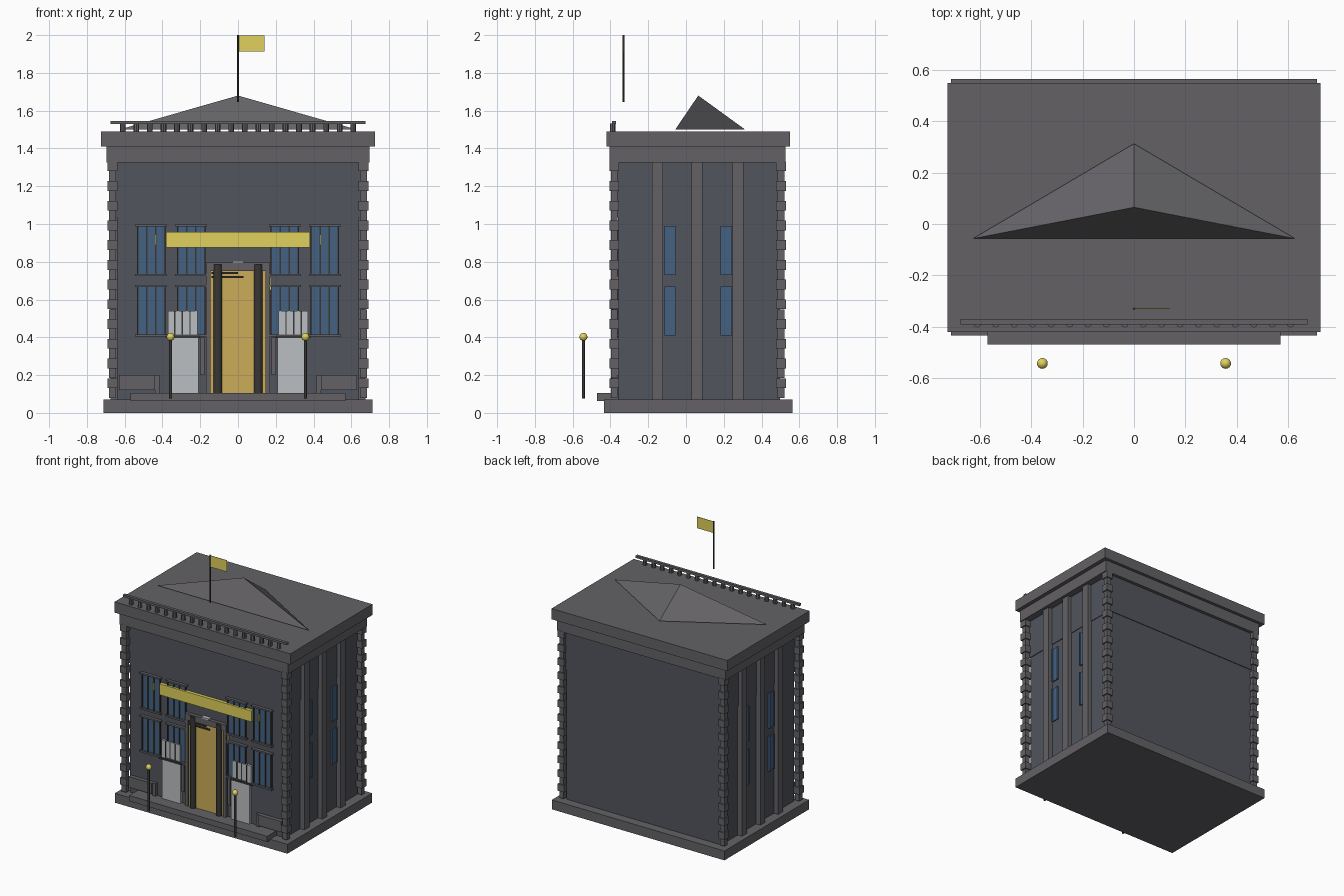
import bpy, bmesh, math

if "Cube" in bpy.data.objects:
    bpy.data.objects.remove(bpy.data.objects["Cube"])

def mat(name, r, g, b):
    m = bpy.data.materials.new(name)
    m.diffuse_color = (r, g, b, 1)
    m.use_nodes = True
    m.node_tree.nodes["Principled BSDF"].inputs["Base Color"].default_value = m.diffuse_color
    return m

WALL = mat("slate_wall", .085, .09, .11)
TRIM = mat("stone_trim", .125, .12, .13)
DARK = mat("dark_metal", .04, .038, .036)
GLASS = mat("blue_glass", .06, .12, .22)
GOLD = mat("gold", .75, .64, .11)
BRASS = mat("brass_door", .6, .42, .1)
PALE = mat("pale_panel", .5, .52, .54)

def make(name, bm, m):
    me = bpy.data.meshes.new(name)
    bm.normal_update()
    bm.to_mesh(me)
    bm.free()
    me.materials.append(m)
    ob = bpy.data.objects.new(name, me)
    bpy.context.collection.objects.link(ob)
    return ob

def boxes(name, m, ranges):
    """One object from boxes given as (x0, x1, y0, y1, z0, z1)."""
    bm = bmesh.new()
    for x0, x1, y0, y1, z0, z1 in ranges:
        vs = bmesh.ops.create_cube(bm, size=1)["verts"]
        bmesh.ops.scale(bm, vec=(x1 - x0, y1 - y0, z1 - z0), verts=vs)
        bmesh.ops.translate(bm, vec=((x0 + x1) / 2, (y0 + y1) / 2, (z0 + z1) / 2), verts=vs)
    return make(name, bm, m)

def both(ranges):
    """Add the x-mirrored copy of each box."""
    return ranges + [(-b, -a, *r) for a, b, *r in ranges]

def rod(name, m, x, y, z0, z1, r, n=12):
    bm = bmesh.new()
    vs = bmesh.ops.create_cone(bm, cap_ends=True, segments=n, radius1=r, radius2=r, depth=z1 - z0)["verts"]
    bmesh.ops.translate(bm, vec=(x, y, (z0 + z1) / 2), verts=vs)
    return make(name, bm, m)

F = -.36  # front wall plane

# Main masses
boxes("plinth", TRIM, [(-.713, .713, -.435, .565, 0, .07)])
boxes("lower_walls", WALL, [(-.64, .64, F, .498, .07, 1.035)])
boxes("upper_walls", WALL, [(-.645, .645, F - .005, .503, 1.035, 1.33)])
boxes("lower_cornice", TRIM, [(-.697, .697, -.405, .527, 1.325, 1.41)])
boxes("upper_cornice", TRIM, [(-.726, .726, -.42, .55, 1.41, 1.49)])
boxes("entrance_step", TRIM, [(-.57, .57, -.47, F, .063, .105)])

# Corner quoins, alternating in size
q = []
for i in range(24):
    s = .026 if i % 2 else .018
    z = .105 + i * .0522
    for y in (-.38, .503):
        q.append((.664 - s, .664 + s, y - s, y + s, z - .026, z + .026))
boxes("corner_quoins", TRIM, both(q))

# Side pilasters and windows
boxes("side_pilasters", TRIM, both([(.63, .675, y, y + .057, .07, 1.33) for y in (-.18, .03, .247)]))
panes, frames = [], []
for y in (-.085, .213):
    for z in (.41, .73):
        panes.append((.63, .648, y - .03, y + .03, z, z + .26))
        for s in (-.026, .026):
            frames.append((.63, .653, y + s - .003, y + s + .003, z, z + .26))
boxes("side_window_glass", GLASS, both(panes))
boxes("side_window_frames", GLASS, both(frames))

# Front windows with mullions, heads and sills
panes, bars, ledges = [], [], []
for x in (.248, .46):
    for z in (.41, .73):
        panes.append((x - .075, x + .075, F - .008, F + .01, z, z + .26))
        for d in (-.072, -.024, .024, .072):
            bars.append((x + d - .004, x + d + .004, F - .014, F, z, z + .26))
        for e in (-.006, .256):
            ledges.append((x - .085, x + .085, F - .022, F, z + e, z + e + .012))
boxes("front_window_glass", GLASS, both(panes))
boxes("front_window_mullions", DARK, both(bars))
boxes("front_window_ledges", TRIM, both(ledges))

# Ground-floor pale panels
boxes("pale_panels", PALE, both([(.21, .36, F - .02, F, .105, .397),
                                 (.215, .37, F - .017, F, .41, .54)]))
boxes("panel_frames", DARK, both([(.2, .385, F - .026, F, .397, .41)] +
                                 [(x - .003, x + .003, F - .021, F, .41, .54) for x in (.255, .295, .335)]))
boxes("side_posts", TRIM, both([(.178, .2, F - .02, F, .2, .4)]))

# Low wall panels
boxes("low_wall_panels", TRIM, both([(.44, .63, F - .03, F, .12, .2), (.415, .44, F - .02, F, .105, .2)]))

# Doorway
boxes("door_surround", TRIM, [(-.17, -.145, F - .025, F, .105, .795), (.145, .17, F - .025, F, .105, .795),
                              (-.17, .17, F - .025, F, .75, .795)])
boxes("door_leaf", BRASS, [(-.145, .145, F - .013, F, .105, .75)])
for s in (-1, 1):
    rod("door_column", DARK, s * .107, F - .015, .105, .787, .023, 16)
boxes("door_bars", DARK, [(-.14, .03, F - .022, F, .715, .726), (-.14, 0, F - .022, F, .735, .745)])
boxes("door_keystone", PALE, [(-.03, .03, F - .028, F, .795, .805)])
boxes("door_plaque", GOLD, [(.168, .176, F - .015, F, .65, .72)])

# Gold fascia board and wall lights
boxes("fascia_board", GOLD, [(-.38, .38, F - .024, F, .875, .957)])
boxes("wall_lights", GOLD, both([(.431, .439, F - .025, F, .89, .945)]))

# Lamp posts
for s in (-1, 1):
    rod("lamp_post", DARK, s * .357, -.543, .075, .4, .008)
    bm = bmesh.new()
    vs = bmesh.ops.create_uvsphere(bm, u_segments=16, v_segments=10, radius=.021)["verts"]
    bmesh.ops.translate(bm, vec=(s * .357, -.543, .402), verts=vs)
    for f in bm.faces:
        f.smooth = True
    make("lamp_globe", bm, GOLD)

# Roof balustrade
boxes("parapet_rail", TRIM, [(-.676, .676, -.392, -.37, 1.53, 1.546)])
for i in range(18):
    rod("baluster", TRIM, -.61 + i * 1.22 / 17, -.388, 1.488, 1.532, .015, 8)

# Three-sided roof peak
bm = bmesh.new()
a, b, c, d = [bm.verts.new(v) for v in ((-.628, -.057, 1.5), (.628, -.057, 1.5), (0, .313, 1.5), (0, .065, 1.68))]
for f in ((a, c, b), (a, b, d), (b, c, d), (c, a, d)):
    bm.faces.new(f)
make("roof_peak", bm, TRIM)

# Flag
rod("flag_pole", DARK, 0, -.33, 1.645, 2, .005, 8)
boxes("flag", GOLD, [(0, .14, -.332, -.328, 1.912, 1.997)])
